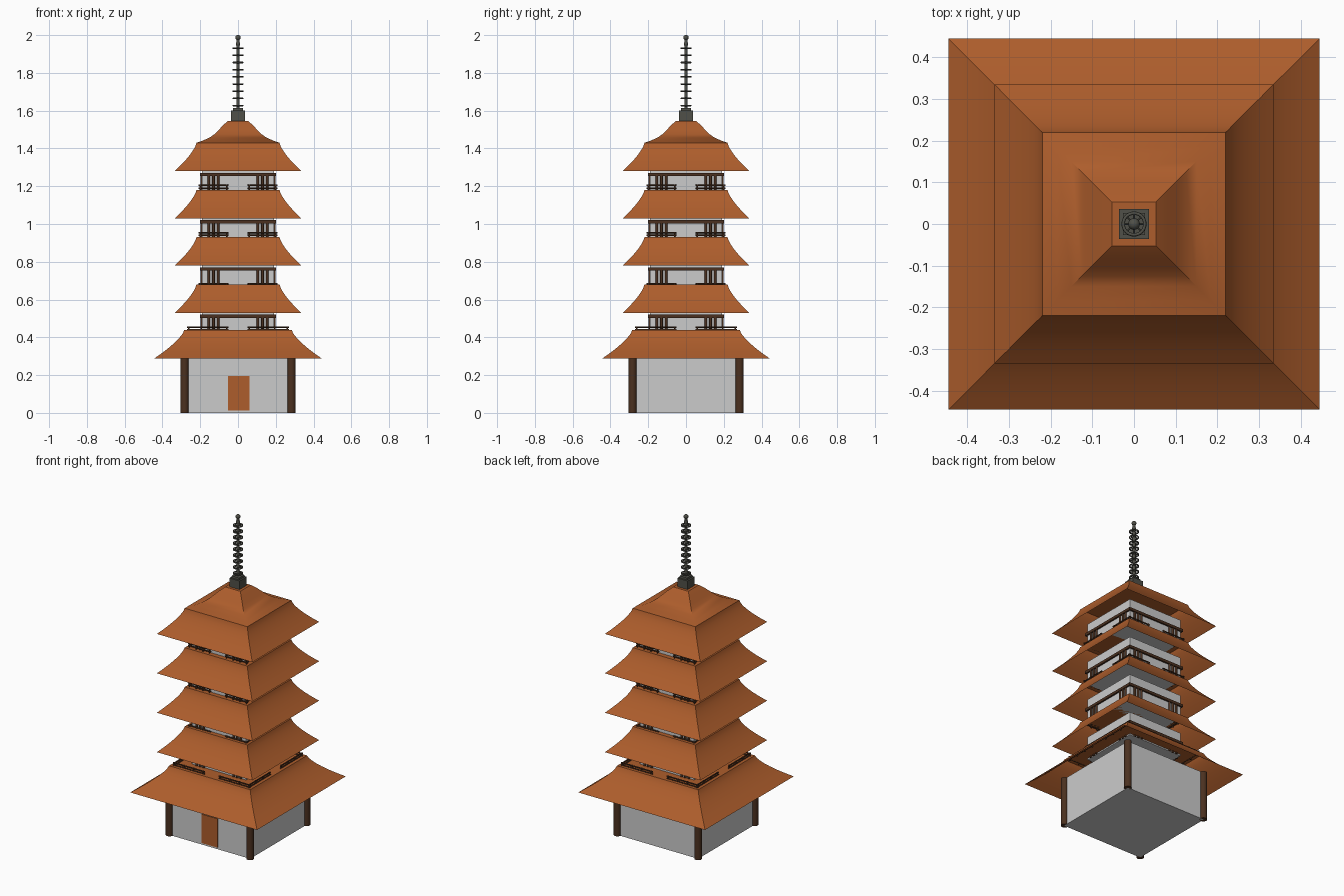
import bpy, bmesh, math
from mathutils import Matrix, Vector

if "Cube" in bpy.data.objects:
    bpy.data.objects.remove(bpy.data.objects["Cube"])


def material(name, rgb):
    m = bpy.data.materials.new(name)
    m.diffuse_color = (*rgb, 1)
    m.use_nodes = True
    m.node_tree.nodes["Principled BSDF"].inputs["Base Color"].default_value = m.diffuse_color
    return m


TILE = material("roof_tile", (0.42, 0.11, 0.025))
WOOD = material("dark_wood", (0.07, 0.03, 0.014))
IRON = material("iron", (0.08, 0.08, 0.065))


def finish(bm, name, mat=None, smooth=False):
    me = bpy.data.meshes.new(name)
    bm.to_mesh(me)
    bm.free()
    ob = bpy.data.objects.new(name, me)
    bpy.context.collection.objects.link(ob)
    if mat:
        me.materials.append(mat)
    if smooth:
        bpy.ops.object.select_all(action='DESELECT')
        ob.select_set(True)
        bpy.context.view_layer.objects.active = ob
        bpy.ops.object.shade_smooth_by_angle(angle=math.radians(35))
    return ob


def box(bm, lo, hi):
    lo, hi = Vector(lo), Vector(hi)
    size = [abs(v) for v in hi - lo]
    bmesh.ops.create_cube(bm, size=1, matrix=Matrix.Translation((lo + hi) / 2) @ Matrix.Diagonal((*size, 1)))


def rod(bm, a, b, r, n=12):
    a, b = Vector(a), Vector(b)
    d = b - a
    rot = d.to_track_quat('Z', 'Y').to_matrix().to_4x4()
    bmesh.ops.create_cone(bm, cap_ends=True, segments=n, radius1=r, radius2=r, depth=d.length,
                          matrix=Matrix.Translation((a + b) / 2) @ rot)


def around(bm, build):
    """Repeat a front-facing piece on all four sides."""
    for k in range(4):
        part = bmesh.new()
        build(part)
        part.transform(Matrix.Rotation(k * math.pi / 2, 4, 'Z'))
        me = bpy.data.meshes.new("side")
        part.to_mesh(me)
        part.free()
        bm.from_mesh(me)
        bpy.data.meshes.remove(me)


def roof(name, profile):
    """Square roof shell, open below, closed on top, from (half width, z) points."""
    bm = bmesh.new()
    rings = [[bm.verts.new((sx * h, sy * h, z)) for sx, sy in ((-1, -1), (1, -1), (1, 1), (-1, 1))]
             for h, z in profile]
    for a, b in zip(rings, rings[1:]):
        for i in range(4):
            j = (i + 1) % 4
            bm.faces.new((a[i], a[j], b[j], b[i]))
    bm.faces.new(rings[-1])
    finish(bm, name, TILE, True)


def flare(h0, h1, z0, z1, power=1.4, n=10):
    # concave sweep from wide eave to narrow top
    return [(h1 + (h0 - h1) * (1 - i / n) ** power, z0 + (z1 - z0) * i / n) for i in range(n + 1)]


# ground storey: walls, corner posts, door
bm = bmesh.new()
box(bm, (-.285, -.285, 0), (.285, .285, .31))
finish(bm, "ground_walls")
bm = bmesh.new()
around(bm, lambda b: rod(b, (.283, -.283, 0), (.283, -.283, .31), .022, 24))
finish(bm, "corner_posts", WOOD, True)
bm = bmesh.new()
box(bm, (-.052, -.29, .012), (.06, -.28, .195))
finish(bm, "door", TILE)
roof("ground_roof", flare(.445, .285, .287, .438))

# upper storeys
for s in range(4):
    z = .43 + .25 * s
    bm = bmesh.new()
    box(bm, (-.19, -.19, z), (.19, .19, z + .15))
    finish(bm, f"storey_walls_{s + 2}")

    def frame(b):
        box(b, (-.2, -.2, z + .073), (.2, -.185, z + .09))
        for sx in (-1, 1):
            for x in (.105, .13, .155):
                rod(b, (sx * x, -.192, z), (sx * x, -.192, z + .075), .007)
    bm = bmesh.new()
    around(bm, frame)
    finish(bm, f"beams_and_posts_{s + 2}", WOOD, True)

    # railings wrap each corner and leave the middle open
    r = .262 if s == 0 else .2
    zr = z - .02 if s == 1 else z

    def rails(b):
        for sx in (-1, 1):
            for h in (.01, .024):
                rod(b, (sx * .05, -r, zr + h), (sx * (r + .008), -r, zr + h), .004, 8)
            for i in range(4):
                x = sx * (.06 + (r - .06) * i / 3)
                rod(b, (x, -r, zr), (x, -r, zr + .028), .004, 8)
    bm = bmesh.new()
    around(bm, rails)
    finish(bm, f"railing_{s + 2}", WOOD, True)
    roof(f"roof_{s + 2}", flare(.335, .22, z + .1, z + .25))

# top roof cap
roof("roof_cap", [(.22, 1.43), (.185, 1.442), (.15, 1.458), (.125, 1.475), (.105, 1.495), (.08, 1.522), (.053, 1.546)])

# spire: stepped base, rod, spoked rings, finial balls
bm = bmesh.new()
box(bm, (-.036, -.036, 1.54), (.036, .036, 1.6))
box(bm, (-.026, -.026, 1.6), (.026, .026, 1.613))
rod(bm, (0, 0, 1.61), (0, 0, 1.98), .008, 16)
for z, r in ((1.953, .012), (1.987, .014)):
    bmesh.ops.create_uvsphere(bm, u_segments=16, v_segments=10, radius=r, matrix=Matrix.Translation((0, 0, z)))
for i in range(4):
    c = Vector((math.cos(i * math.pi / 4), math.sin(i * math.pi / 4), 0)) * .026
    for k in range(9):
        up = Vector((0, 0, 1.627 + .038 * k))
        rod(bm, up - c, up + c, .0025, 6)
finish(bm, "spire", IRON, True)
for k in range(9):
    bpy.ops.mesh.primitive_torus_add(major_radius=.026, minor_radius=.004, major_segments=32, minor_segments=8,
                                     location=(0, 0, 1.627 + .038 * k))
    ring = bpy.context.object
    ring.name = f"spire_ring_{k + 1}"
    ring.data.materials.append(IRON)
    bpy.ops.object.shade_smooth_by_angle(angle=math.radians(60))
